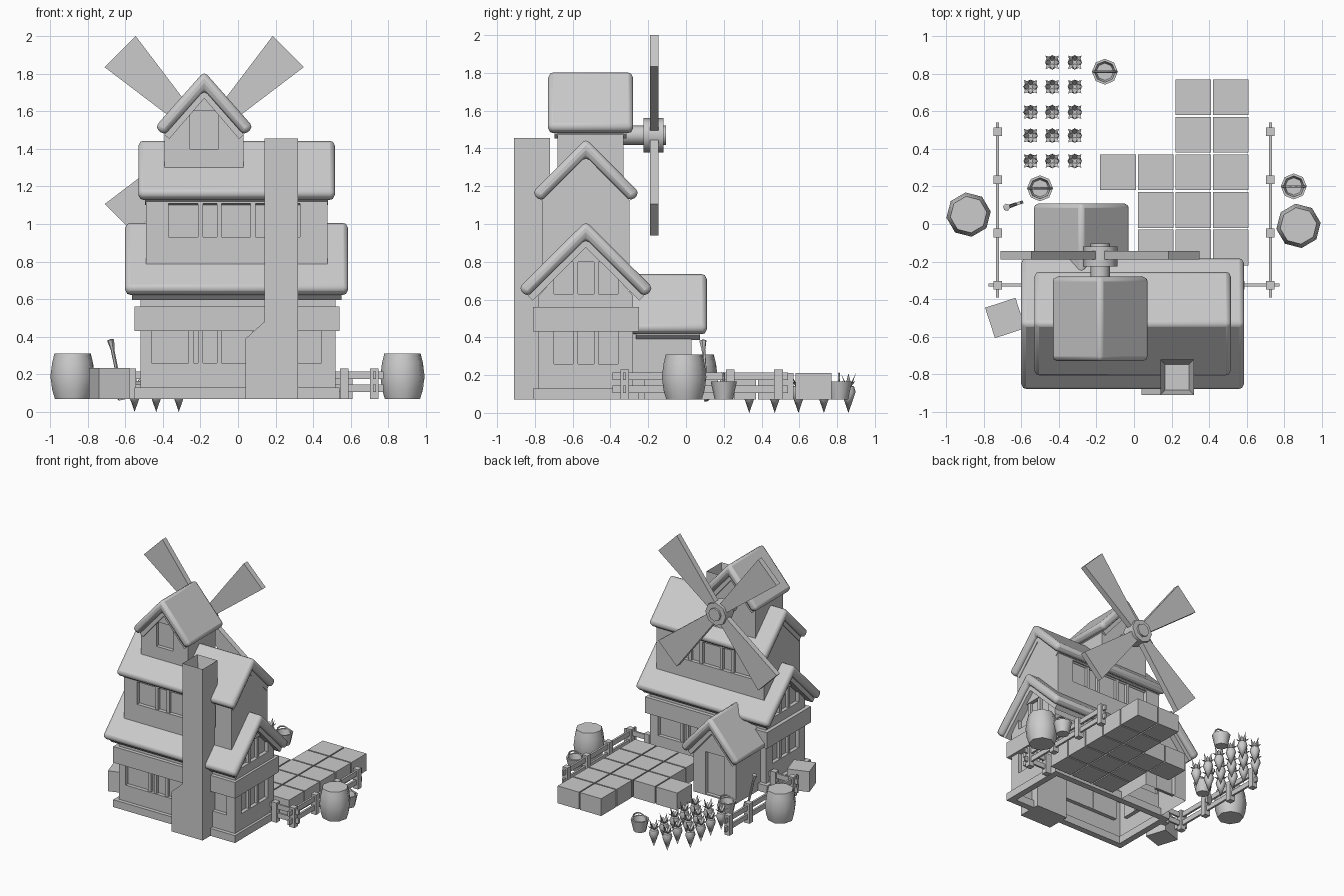
import bpy, bmesh, math
from mathutils import Vector, Matrix

if "Cube" in bpy.data.objects:
    bpy.data.objects.remove(bpy.data.objects["Cube"])

TURN = Matrix.Rotation(math.pi / 2, 4, 'Z')


def finish(name, bm, loc=(0, 0, 0), mat=None, smooth=False, bevel=0, normals=True):
    if normals:
        bmesh.ops.recalc_face_normals(bm, faces=bm.faces)
    me = bpy.data.meshes.new(name)
    bm.to_mesh(me)
    bm.free()
    ob = bpy.data.objects.new(name, me)
    bpy.context.collection.objects.link(ob)
    ob.matrix_world = Matrix.Translation(loc) @ (mat or Matrix())
    if bevel:
        m = ob.modifiers.new("bevel", 'BEVEL')
        m.width, m.segments, m.limit_method = bevel, 2, 'ANGLE'
    if smooth:
        bpy.ops.object.select_all(action='DESELECT')
        ob.select_set(True)
        bpy.context.view_layer.objects.active = ob
        bpy.ops.object.shade_smooth_by_angle(angle=math.radians(50))
    return ob


def box(name, x, y, z, rot=0):
    bm = bmesh.new()
    bmesh.ops.create_cube(bm, size=1)
    bmesh.ops.scale(bm, vec=(x[1] - x[0], y[1] - y[0], z[1] - z[0]), verts=bm.verts)
    c = (sum(x) / 2, sum(y) / 2, sum(z) / 2)
    return finish(name, bm, c, Matrix.Rotation(math.radians(rot), 4, 'Z'))


def prism(pts, a, b):
    """Profile (v, z) swept along local x from a to b."""
    bm = bmesh.new()
    f = bm.faces.new([bm.verts.new((a, v, z)) for v, z in pts])
    r = bmesh.ops.extrude_face_region(bm, geom=[f])
    bmesh.ops.translate(bm, vec=(b - a, 0, 0), verts=[v for v in r['geom'] if isinstance(v, bmesh.types.BMVert)])
    bmesh.ops.recalc_face_normals(bm, faces=bm.faces)
    return bm


def lathe(name, prof, loc, sides=8, mat=None, smooth=True):
    bm = bmesh.new()
    vs = [bm.verts.new((r, 0, z)) for r, z in prof]
    es = [bm.edges.new(p) for p in zip(vs, vs[1:])]
    bmesh.ops.spin(bm, geom=vs + es, axis=(0, 0, 1), cent=(0, 0, 0), angle=2 * math.pi, steps=sides)
    bmesh.ops.remove_doubles(bm, verts=bm.verts, dist=1e-4)
    return finish(name, bm, loc, mat, smooth)


def ring(name, x, y, z, t):
    """Rectangular hollow frame."""
    bm = bmesh.new()
    loops = []
    for d, h in ((0, z[0]), (0, z[1]), (t, z[1]), (t, z[0])):
        loops.append([bm.verts.new(p) for p in ((x[0] + d, y[0] + d, h), (x[1] - d, y[0] + d, h),
                                                (x[1] - d, y[1] - d, h), (x[0] + d, y[1] - d, h))])
    for i in range(4):
        for j in range(4):
            A, B = loops[i], loops[(i + 1) % 4]
            bm.faces.new((A[j], A[(j + 1) % 4], B[(j + 1) % 4], B[j]))
    return finish(name, bm)


def roof(name, a, b, half, ridge, eave, t, loc, mat=None, bevel=0.025):
    """Thick gable roof with softened edges."""
    s = math.atan2(ridge - eave, half)
    iv, iz = half - t * math.sin(s), eave - t * math.cos(s)
    pts = [(-half, eave), (0, ridge), (half, eave), (iv, iz), (0, ridge - t / math.cos(s)), (-iv, iz)]
    return finish(name, prism(pts, a, b), loc, mat, bevel > 0, bevel)


def walls(name, a, b, half, z0, eave, apex, loc, mat=None, windows=()):
    """Gabled body, open below; windows: (normal, lo, hi, z0, z1, mullions) are recessed."""
    bm = prism([(-half, z0), (half, z0), (half, eave), (0, apex), (-half, eave)], a, b)
    bmesh.ops.delete(bm, geom=[f for f in bm.faces if f.normal.z < -.9], context='FACES')
    bars = []
    for n, lo, hi, w0, w1, splits in windows:
        n = Vector(n)
        t = Vector((abs(n.y), abs(n.x), 0))
        for d, k in ((t, lo), (t, hi), (Vector((0, 0, 1)), w0), (Vector((0, 0, 1)), w1)):
            bm.normal_update()
            fs = [f for f in bm.faces if f.normal.dot(n) > .9]
            geom = list({g for f in fs for g in [f, *f.edges, *f.verts]})
            bmesh.ops.bisect_plane(bm, geom=geom, plane_co=d * k, plane_no=d)
        bm.normal_update()
        pick = []
        for f in bm.faces:
            c = f.calc_center_median()
            if f.normal.dot(n) > .9 and lo < c.dot(t) < hi and w0 < c.z < w1:
                pick.append(f)
        depth = pick[0].calc_center_median().dot(n)
        r = bmesh.ops.extrude_face_region(bm, geom=pick)
        bmesh.ops.translate(bm, vec=-n * .03, verts=[v for v in r['geom'] if isinstance(v, bmesh.types.BMVert)])
        bmesh.ops.delete(bm, geom=[f for f in pick if f.is_valid], context='FACES')
        for s in splits:
            c = n * (depth - .02) + t * s + Vector((0, 0, (w0 + w1) / 2))
            bars.append(Matrix.Translation(c) @ Matrix.Diagonal((.025, .025, w1 - w0, 1)))
    bmesh.ops.recalc_face_normals(bm, faces=bm.faces)
    for m in bars:
        bmesh.ops.create_cube(bm, size=1, matrix=m)
    return finish(name, bm, loc, mat, normals=False)


# House bodies with recessed windows
Y = -0.53
ends = [((s, 0, 0), -.17, .17, z, z + .17, (-.055, .055)) for s in (-1, 1) for z in (.26, .63)]
long1 = [((0, s, 0), -.46, .445, .26, .43, (-.25, -.2, -.1, .09, .19, .24)) for s in (-1, 1)]
walls("ground_floor", -.52, .52, .25, .07, .62, .90, (0, Y, 0), None, ends + long1)
long2 = [((0, s, 0), -.37, .33, .93, 1.11, (-.2, -.1, .08, .18)) for s in (-1, 1)]
walls("upper_floor", -.49, .475, .23, .72, 1.13, 1.34, (0, Y, 0), None, long2)
walls("tower", -.175, .175, .21, 1.25, 1.49, 1.69, (-.18, -.505, 0), TURN,
      [((-1, 0, 0), -.075, .075, 1.40, 1.60, ())])
walls("porch", -.3, .03, .19, .07, .43, .62, (-.28, 0, 0), TURN,
      [((1, 0, 0), -.085, .085, .08, .42, ())])

# Roofs, each with an inner gable trim
for nm, a, b, half, ridge, eave, loc, mat in (
        ("lower_roof", -.60, .585, .357, 1.015, .66, (0, Y, 0), None),
        ("upper_roof", -.53, .515, .285, 1.452, 1.165, (0, Y, 0), None),
        ("tower_roof", -.225, .225, .262, 1.812, 1.515, (-.18, -.505, 0), TURN),
        ("porch_roof", -.3, .11, .262, .745, .45, (-.28, 0, 0), TURN)):
    roof(nm, a, b, half, ridge, eave, .066, loc, mat)
    roof(nm + "_trim", a + .035, b - .035, half - .05, ridge - .09, eave - .04, .035, loc, mat, 0)

# Plinth and belt course
ring("plinth", (-.55, .54), (-.81, -.25), (.07, .13), .05)
ring("belt", (-.55, .54), (-.81, -.25), (.43, .56), .05)

# Chimney with hollow top and sloped foot
bm = prism([(.04, .07), (.32, .07), (.32, 1.455), (.14, 1.455), (.14, .48), (.04, .39)], .72, .91)
top = [f for f in bm.faces if f.normal.z > .9 and f.calc_center_median().z > 1.4]
bmesh.ops.inset_region(bm, faces=top, thickness=.037)
bmesh.ops.translate(bm, vec=(0, 0, -.12), verts=top[0].verts)
r = bmesh.ops.extrude_face_region(bm, geom=[])
finish("chimney", bm, (0, 0, 0), Matrix.Rotation(-math.pi / 2, 4, 'Z'))

# Windmill shaft, hub and four blades
face_y = Matrix.Rotation(-math.pi / 2, 4, 'X')
lathe("mill_shaft", [(0, -.36), (.052, -.36), (.052, -.105), (0, -.105)], (-.18, 0, 1.47), 8, face_y)
lathe("mill_hub", [(.05, -.225), (.092, -.225), (.092, -.12), (.05, -.12)], (-.18, 0, 1.47), 8, face_y)
for i in range(4):
    bm = prism([(-.04, .07), (.04, .07), (.117, .632), (-.117, .632)], -.0225, .0225)
    finish("mill_blade", bm, (-.18, -.167, 1.47), Matrix.Rotation(math.radians(45 + 90 * i), 4, 'Y') @ TURN)

# Paving stones
for row, cols in enumerate(((1, 2, 3), (1, 2, 3), (0, 1, 2, 3), (2, 3), (2, 3))):
    for c in cols:
        x, y = -.18 + .2 * c, -.22 + .2 * row
        box("paving_stone", (x, x + .19), (y, y + .19), (.07, .21))

# Fences on both sides
for s in (-1, 1):
    X = .725 * s
    for x, y in ((X, .49), (X, .235), (X, -.048), (X, -.325), (.565 * s, -.325)):
        box("fence_post", (x - .023, x + .023), (y - .023, y + .023), (.07, .23))
    for z in (.105, .175):
        box("fence_rail", (X - .008, X + .008), (-.39, .54), (z, z + .04))
        lo, hi = sorted((.52 * s, .775 * s))
        box("fence_end_rail", (lo, hi), (-.333, -.317), (z, z + .04))

# Barrels, buckets and crate
for x, y in ((-.88, .05), (.875, -.01)):
    lathe("barrel", [(0, .07), (.095, .07), (.11, .12), (.119, .19), (.11, .26), (.098, .31), (0, .31)], (x, y, 0),
          8, Matrix.Rotation(math.radians(8), 4, 'Z'))
for x, y in ((.85, .2), (-.5, .19), (-.155, .81)):
    lathe("bucket", [(0, .07), (.048, .07), (.069, .165), (.056, .165), (.046, .12), (0, .12)], (x, y, 0))
    cu = bpy.data.curves.new("bucket_handle", 'CURVE')
    cu.dimensions, cu.bevel_depth, cu.bevel_resolution = '3D', .006, 0
    sp = cu.splines.new('POLY')
    sp.points.add(6)
    for i, p in enumerate(sp.points):
        a = math.pi * i / 6
        p.co = (x + .062 * math.cos(a), y, .16 + .05 * math.sin(a), 1)
    bpy.context.collection.objects.link(bpy.data.objects.new("bucket_handle", cu))
box("crate", (-.77, -.60), (-.585, -.415), (.07, .235), 18)

# Carrot bed: tapered root with spiky leaf crown
for y in (.335, .47, .595, .73, .86):
    for x in (-.55, -.435, -.315):
        if y > .8 and x < -.5:
            continue
        lathe("carrot", [(0, 0), (.038, .11), (.03, .14), (0, .15)], (x, y, 0), 8)
        bm = bmesh.new()
        for i in range(8):
            m = Matrix.Rotation(i * math.pi / 4, 4, 'Z')
            r, h = (.05, .17) if i % 2 else (.04, .21)
            p = [bm.verts.new(m @ Vector(v)) for v in
                 ((0, 0, .13), (r * .5, -.014, .155), (r, 0, h), (r * .5, .014, .155))]
            bm.faces.new(p)
        finish("carrot_leaves", bm, (x, y, 0))

# Shovel leaning by the fence
lean = Vector((-.06, -.02, .3)).to_track_quat('Z', 'Y').to_matrix().to_4x4()
lathe("shovel_handle", [(0, .05), (.009, .05), (.01, .27), (.02, .32), (0, .325)], (-.615, .11, .07), 6, lean)
bm = prism([(-.02, 0), (.02, 0), (.035, .04), (.03, .09), (-.03, .09), (-.035, .04)], -.008, .008)
finish("shovel_blade", bm, (-.615, .11, .065), lean)
